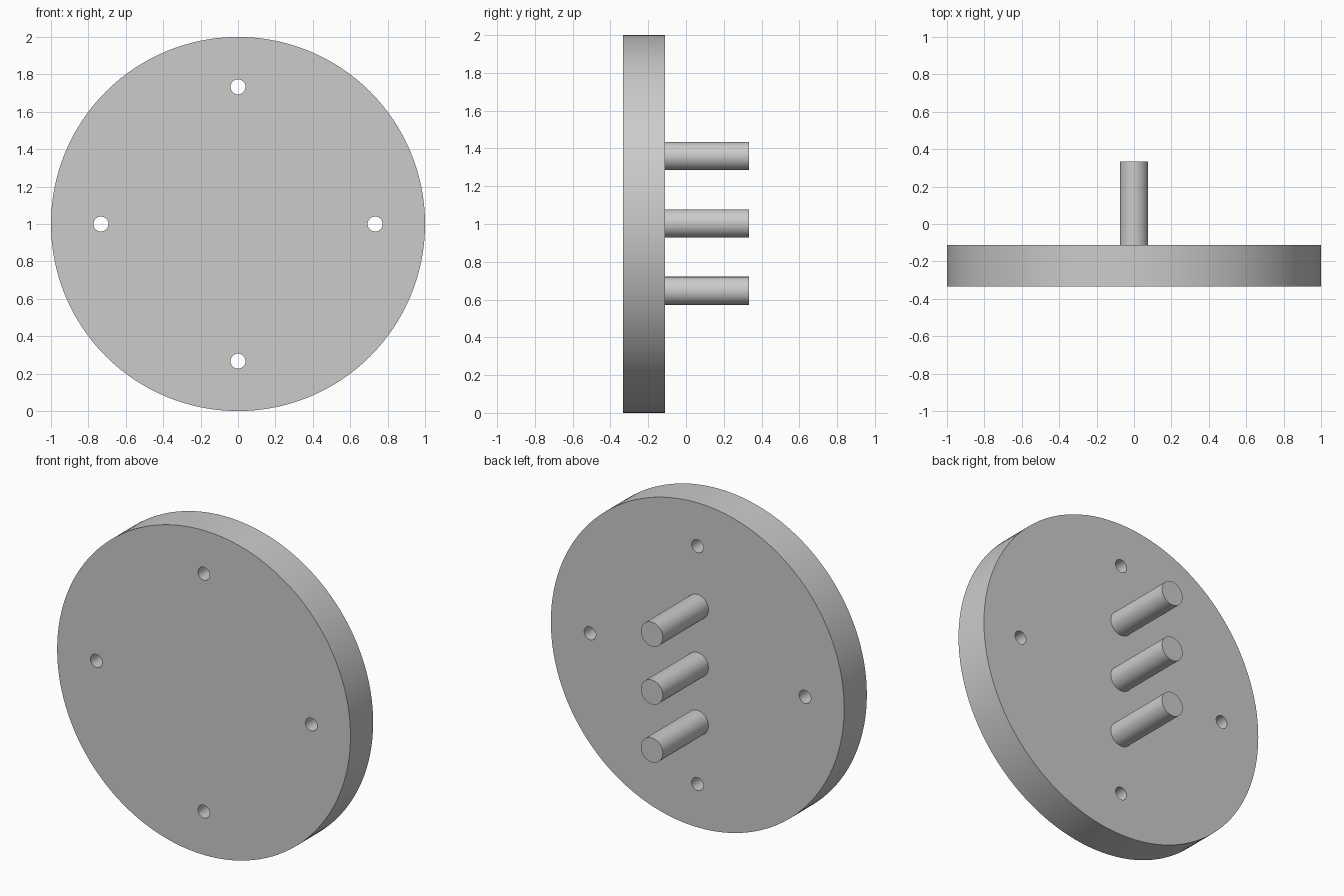
import bpy
import math

if "Cube" in bpy.data.objects:
    bpy.data.objects.remove(bpy.data.objects["Cube"], do_unlink=True)

FRONT, SEAT, BACK = -0.333, -0.112, 0.333   # depth of plate face, plate back, pin ends
CENTRE = 1.0

grey = bpy.data.materials.new("plain_grey")
grey.use_nodes = True
colour = (0.6, 0.6, 0.6, 1)
grey.diffuse_color = colour
grey.node_tree.nodes["Principled BSDF"].inputs["Base Color"].default_value = colour


def rod(name, radius, y0, y1, x, z, sides):
    """Cylinder lying along y from y0 to y1."""
    bpy.ops.mesh.primitive_cylinder_add(
        vertices=sides, radius=radius, depth=y1 - y0,
        location=(x, (y0 + y1) / 2, z), rotation=(math.pi / 2, 0, 0))
    obj = bpy.context.object
    obj.name = name
    obj.data.materials.append(grey)
    return obj


def smooth(obj):
    bpy.ops.object.select_all(action="DESELECT")
    obj.select_set(True)
    bpy.context.view_layer.objects.active = obj
    bpy.ops.object.shade_smooth_by_angle(angle=math.radians(30))


# Round plate
plate = rod("round_plate", 1.0, FRONT, SEAT, 0, CENTRE, 128)

# Four through holes on a bolt circle
for i in range(4):
    a = i * math.pi / 2
    cutter = rod("hole_cutter", 0.04, FRONT - 0.1, SEAT + 0.1,
                 0.733 * math.cos(a), CENTRE + 0.733 * math.sin(a), 32)
    bpy.ops.object.select_all(action="DESELECT")
    bpy.context.view_layer.objects.active = plate
    plate.select_set(True)
    cut = plate.modifiers.new("hole", "BOOLEAN")
    cut.operation = "DIFFERENCE"
    cut.solver = "EXACT"
    cut.object = cutter
    bpy.ops.object.modifier_apply(modifier=cut.name)
    bpy.data.objects.remove(cutter, do_unlink=True)
smooth(plate)

# Three pins in a vertical row on the back
for name, step in (("lower_pin", -1), ("middle_pin", 0), ("upper_pin", 1)):
    smooth(rod(name, 0.075, SEAT, BACK, 0, CENTRE + 0.003 + step * 0.357, 48))
